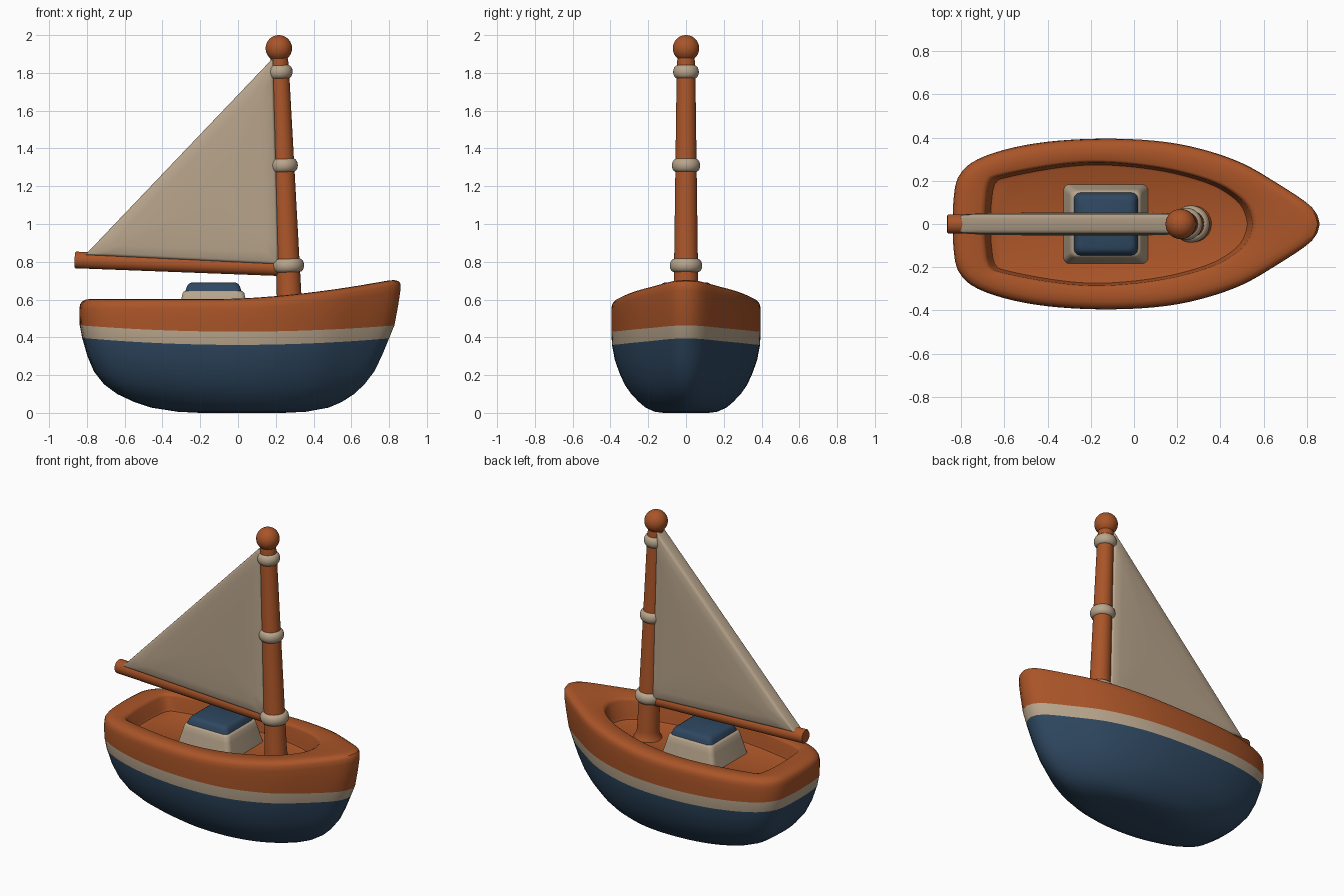
import bpy, bmesh, math
from mathutils import Vector

if "Cube" in bpy.data.objects:
    bpy.data.objects.remove(bpy.data.objects["Cube"])


def material(name, rgb):
    m = bpy.data.materials.new(name)
    m.diffuse_color = (*rgb, 1)
    m.use_nodes = True
    m.node_tree.nodes["Principled BSDF"].inputs["Base Color"].default_value = m.diffuse_color
    return m


ORANGE = material("burnt orange", (0.40, 0.09, 0.021))
CREAM = material("cream", (0.48, 0.375, 0.262))
BLUE = material("navy blue", (0.028, 0.064, 0.118))


def loft(name, rings, mats, bands=None, angle=40):
    """Skin closed rings of points, cap both ends; bands = material per band."""
    bm = bmesh.new()
    vs = [[bm.verts.new(p) for p in r] for r in rings]
    n = len(rings[0])
    bands = bands or [0] * len(rings)
    for k in range(len(vs) - 1):
        for i in range(n):
            j = (i + 1) % n
            f = bm.faces.new((vs[k][i], vs[k][j], vs[k + 1][j], vs[k + 1][i]))
            f.material_index = bands[k]
    bm.faces.new(vs[0]).material_index = bands[0]
    bm.faces.new(vs[-1]).material_index = bands[len(vs) - 2]
    bmesh.ops.recalc_face_normals(bm, faces=bm.faces)
    me = bpy.data.meshes.new(name)
    bm.to_mesh(me)
    bm.free()
    for m in mats:
        me.materials.append(m)
    ob = bpy.data.objects.new(name, me)
    bpy.context.collection.objects.link(ob)
    bpy.ops.object.select_all(action='DESELECT')
    ob.select_set(True)
    bpy.context.view_layer.objects.active = ob
    bpy.ops.object.shade_smooth_by_angle(angle=math.radians(angle))
    return ob


def lathe(name, p0, p1, profile, mat, n=32):
    """Turn a (distance, radius) profile about the axis p0 -> p1."""
    p0, p1 = Vector(p0), Vector(p1)
    d = (p1 - p0).normalized()
    a = Vector((0, 1, 0))
    b = d.cross(a)
    rings = []
    for t, r in profile:
        rings.append([p0 + d * t + r * (math.cos(q) * a + math.sin(q) * b)
                      for q in (2 * math.pi * i / n for i in range(n))])
    return loft(name, rings, [mat])


def spline(pts, n):
    """n + 1 evenly spread samples of a Catmull-Rom curve."""
    P = [Vector(p) for p in pts]
    P = [2 * P[0] - P[1]] + P + [2 * P[-1] - P[-2]]
    dense = []
    for k in range(1, len(P) - 2):
        a, b, c, d = P[k - 1:k + 3]
        for i in range(20):
            t = i / 20
            dense.append(0.5 * (2 * b + (c - a) * t + (2 * a - 5 * b + 4 * c - d) * t * t
                                + (3 * b - a - 3 * c + d) * t ** 3))
    dense.append(P[-2])
    acc = [0]
    for u, v in zip(dense, dense[1:]):
        acc.append(acc[-1] + (v - u).length)
    out, k = [], 0
    for i in range(n + 1):
        s = acc[-1] * i / n
        while k < len(acc) - 2 and acc[k + 1] < s:
            k += 1
        out.append(dense[k].lerp(dense[k + 1], (s - acc[k]) / (acc[k + 1] - acc[k])))
    return out


# Hull: plan outlines, half only, stern to bow
N = 48
OUTER = spline([(-.84, 0), (-.835, .12), (-.815, .215), (-.745, .288), (-.6, .343),
                (-.4, .38), (-.15, .395), (.1, .385), (.3, .35), (.5, .282), (.68, .178),
                (.8, .098), (.845, .05), (.86, 0)], N)
WELL = spline([(-.69, 0), (-.685, .1), (-.67, .19), (-.63, .22), (-.4, .266), (-.2, .285),
               (0, .275), (.2, .243), (.38, .188), (.49, .12), (.535, .06), (.55, 0)], N)


def hull_ring(half, z, low, top):
    """Mirror a half outline and lift it by the end rise and the bow sheer."""
    ring = []
    for x, y in half + [Vector((p.x, -p.y)) for p in half[-2:0:-1]]:
        rise = low * (x / .84) ** 2 + top * .11 * (max(0, x + .1) / .96) ** 1.7
        ring.append((x, y, z + rise))
    return ring


def scaled(xs, xb, hw, round_):
    out = []
    for i, p in enumerate(OUTER):
        u, v = (p.x + .84) / 1.7, p.y / .395
        q = math.pi * i / N
        u += (.5 - .5 * math.cos(q) - u) * round_
        v += (math.sin(q) - v) * round_
        out.append(Vector((xs + (xb - xs) * u, hw * v)))
    return out


# z, stern x, bow x, half width, roundness, end rise, sheer, colour above
LEVELS = [
    (.000, -.20, .24, .12, .6, 0, 0, 0), (.006, -.32, .36, .165, .5, 0, 0, 0),
    (.028, -.46, .48, .215, .4, 0, 0, 0), (.058, -.55, .55, .25, .35, 0, 0, 0),
    (.10, -.64, .615, .29, .28, 0, 0, 0), (.15, -.71, .67, .325, .2, .003, 0, 0),
    (.21, -.762, .72, .352, .13, .01, 0, 0), (.28, -.797, .76, .377, .07, .022, 0, 0),
    (.36, -.825, .80, .392, .02, .038, 0, 1), (.43, -.838, .828, .395, 0, .034, 0, 2),
    (.50, -.84, .848, .395, 0, .015, .5, 2), (.55, -.84, .86, .395, 0, 0, .9, 2),
    (.574, -.836, .86, .391, 0, 0, 1, 2), (.590, -.826, .85, .381, 0, 0, 1, 2),
    (.600, -.805, .825, .362, 0, 0, 1, 2), (.603, -.78, .79, .338, 0, 0, 1, 2)]
rings = [hull_ring(scaled(*l[1:5]), l[0], l[5], l[6]) for l in LEVELS]
bands = [l[7] for l in LEVELS]
# Rounded lip, well walls and sunken deck
for s, z, top in ((1.04, .602, 1), (1.015, .597, 1), (1, .585, 1),
                  (.975, .515, .6), (.96, .499, .5), (.93, .494, .5)):
    half = [Vector((-.07 + (p.x + .07) * s, p.y * s)) for p in WELL]
    rings.append(hull_ring(half, z, 0, top))
    bands.append(2)
loft("hull", rings, [BLUE, CREAM, ORANGE], bands)


# Cabin: rounded rectangles, cream walls and blue roof
def rounded_rect(cx, hx, hy, z, r=.03, seg=5):
    ring = []
    for k, (sx, sy) in enumerate(((1, 1), (-1, 1), (-1, -1), (1, -1))):
        for i in range(seg + 1):
            q = math.pi / 2 * (k + i / seg)
            ring.append((cx + sx * (hx - r) + r * math.cos(q),
                         sy * (hy - r) + r * math.sin(q), z))
    return ring


CABIN = [(.48, .20, .187), (.60, .171, .163), (.634, .163, .156), (.643, .156, .15),
         (.646, .148, .145), (.67, .14, .138), (.683, .132, .129), (.690, .118, .114)]
loft("cabin", [rounded_rect(-.13, hx, hy, z) for z, hx, hy in CABIN],
     [CREAM, BLUE], [0, 0, 0, 0, 1, 1, 1, 1])

# Mast with flared foot and ball top, leaning slightly aft
FOOT, TIP = Vector((.276, 0, .49)), Vector((.216, 0, 1.93))
L = (TIP - FOOT).length
ball = [(L + .07 * math.sin(q), .07 * math.cos(q))
        for q in (math.radians(-50 + 137 * i / 14) for i in range(15))]
lathe("mast", FOOT, TIP, [(0, .095), (.02, .082), (.04, .071), (.07, .066),
                          (L - .09, .049), (L - .06, .046)] + ball, ORANGE)

# Mast bands
for name, z, r in (("lower", .78, .086), ("middle", 1.31, .075), ("upper", 1.805, .068)):
    c = FOOT.lerp(TIP, (z - FOOT.z) / (TIP.z - FOOT.z))
    prof = [(.036 * math.sin(q), r - .026 + .026 * math.cos(q))
            for q in (math.radians(-90 + 18 * i) for i in range(11))]
    lathe(name + "_mast_band", c, c + TIP - FOOT, prof, CREAM)

# Boom
A, B = Vector((-.865, 0, .81)), Vector((.27, 0, .765))
K = (B - A).length
lathe("boom", A, B, [(0, .039), (.006, .044), (K, .042)], ORANGE)

# Sail: thick triangle with softened edges and a slight belly
C = [Vector((-.81, 0, .835)), Vector((.187, 0, 1.88)), Vector((.217, 0, .785))]
w = [(C[1] - C[2]).length, (C[2] - C[0]).length, (C[0] - C[1]).length]
mid = (C[0] * w[0] + C[1] * w[1] + C[2] * w[2]) / sum(w)
edge = [C[k].lerp(C[(k + 1) % 3], i / 12) for k in range(3) for i in range(12)]
side = [(.026, 1), (.036, .991), (.042, .975), (.046, .95), (.05, .8), (.053, .5), (.054, .2)]
steps = [(-y, s) for y, s in reversed(side)] + side
loft("sail", [[mid + (p - mid) * s + Vector((0, y, 0)) for p in edge] for y, s in steps],
     [CREAM], angle=50)
